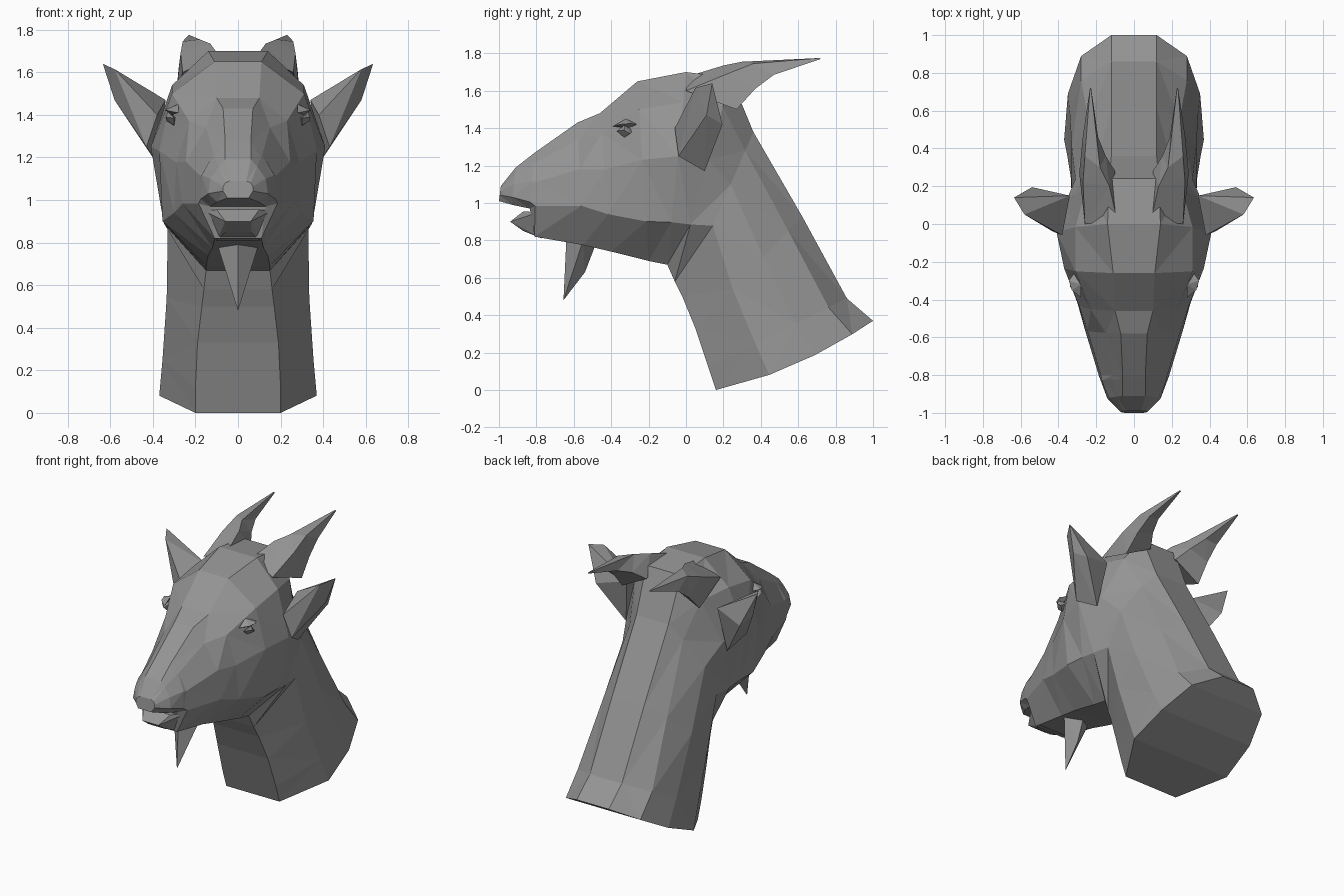
import bpy, bmesh
from mathutils import Vector

grey = bpy.data.materials.new("dark_grey")
grey.diffuse_color = (.3, .3, .3, 1)


def finish(name, bm):
    bmesh.ops.remove_doubles(bm, verts=bm.verts, dist=0.0005)
    bmesh.ops.triangulate(bm, faces=bm.faces)
    bmesh.ops.recalc_face_normals(bm, faces=bm.faces)
    me = bpy.data.meshes.new(name)
    bm.to_mesh(me)
    bm.free()
    me.materials.append(grey)
    ob = bpy.data.objects.new(name, me)
    bpy.context.collection.objects.link(ob)
    return ob


def loft(name, rings):
    bm = bmesh.new()
    vs = [[bm.verts.new(p) for p in r] for r in rings]
    n = len(rings[0])
    for a, b in zip(vs, vs[1:]):
        for i in range(n):
            j = (i + 1) % n
            bm.faces.new((a[i], a[j], b[j], b[i]))
    bm.faces.new(vs[0])
    bm.faces.new(vs[-1])
    return finish(name, bm)


def hull(name, pts):
    bm = bmesh.new()
    for p in pts:
        bm.verts.new(p)
    r = bmesh.ops.convex_hull(bm, input=bm.verts)
    bmesh.ops.delete(bm, geom=[v for v in r["geom_interior"] if isinstance(v, bmesh.types.BMVert)], context='VERTS')
    return finish(name, bm)


def flip(pts, s):
    return [(x * s, y, z) for x, y, z in pts]


def both(pts):
    return list(dict.fromkeys(flip(pts, 1) + flip(pts, -1)))


# Head and neck: rings fan from nose, round the throat, down to the neck base
# top y, top z, bottom y, bottom z, jaw-edge fraction, five half widths
sections = [
    (-.99, 1.09, -1.0, 1.01, .60, .04, .06, .07, .07, .05),
    (-.91, 1.19, -.93, .99, .80, .06, .09, .13, .14, .10),
    (-.82, 1.26, -.835, .97, .88, .06, .11, .17, .175, .13),
    (-.80, 1.275, -.81, .82, .64, .06, .115, .175, .185, .11),
    (-.58, 1.43, -.55, .775, .68, .07, .15, .245, .26, .12),
    (-.46, 1.48, -.40, .74, .73, .10, .23, .29, .30, .14),
    (-.26, 1.65, -.20, .69, .78, .11, .31, .37, .355, .15),
    (0, 1.70, -.10, .67, .78, .14, .31, .41, .35, .15),
    (.24, 1.67, -.06, .58, .72, .13, .25, .36, .345, .16),
    (.36, 1.38, -.02, .50, .57, .12, .20, .31, .33, .17),
    (.62, .93, .05, .33, .65, .12, .24, .33, .335, .19),
    (.86, .49, .12, .12, .66, .12, .28, .34, .355, .20),
    (1.0, .37, .16, 0, .66, .12, .28, .35, .37, .20),
]
rings = []
for s in sections:
    top, bot = Vector((0, s[0], s[1])), Vector((0, s[2], s[3]))
    half = []
    for t, w in zip((0, .2 * s[4], .56 * s[4], s[4], 1), s[5:]):
        p = top.lerp(bot, t)
        if s is sections[-1]:          # the cut end of the neck bulges slightly
            p.z -= .2 * t * (1 - t)
        half.append((w, p.y, p.z))
    rings.append(half + flip(half, -1)[::-1])
loft("head_and_neck", rings)

# Lower lip jutting out beneath the open mouth
hull("lower_lip", both([(.06, -.94, .90), (.10, -.87, .955), (.06, -.87, .85),
                        (.16, -.79, .95), (.10, -.77, .81)]))

# Beard under the chin
hull("beard", both([(.10, -.55, .80), (0, -.64, .80), (0, -.49, .76),
                    (0, -.54, .63), (0, -.655, .48)]))

# Paired ears, horns and eyes
ear = [(.38, .10, 1.17), (.38, -.06, 1.40), (.34, .15, 1.47), (.635, .14, 1.64),
       (.58, .05, 1.615), (.58, .11, 1.47), (.54, .195, 1.42), (.43, -.04, 1.25)]
horn = [
    [(.09, .02, 1.68), (.26, .00, 1.60), (.29, .27, 1.50), (.10, .28, 1.60)],
    [(.13, .20, 1.735), (.27, .22, 1.69), (.28, .37, 1.61), (.15, .36, 1.66)],
    [(.18, .30, 1.755), (.26, .36, 1.745), (.27, .47, 1.685), (.19, .46, 1.70)],
    [(.227, .715, 1.775), (.233, .715, 1.775), (.233, .72, 1.77), (.227, .72, 1.77)],
]
lid = [(.28, -.39, 1.41), (.33, -.35, 1.42), (.345, -.30, 1.425), (.31, -.25, 1.42),
       (.28, -.32, 1.45), (.31, -.32, 1.40)]
eye = [(.34, -.33, 1.39), (.335, -.30, 1.37), (.30, -.37, 1.385),
       (.30, -.33, 1.35), (.29, -.28, 1.39), (.33, -.33, 1.415)]
for side, s in (("right", 1), ("left", -1)):
    hull(side + "_ear", flip(ear, s))
    loft(side + "_horn", [flip(r, s) for r in horn])
    hull(side + "_eyelid", flip(lid, s))
    hull(side + "_eye", flip(eye, s))
